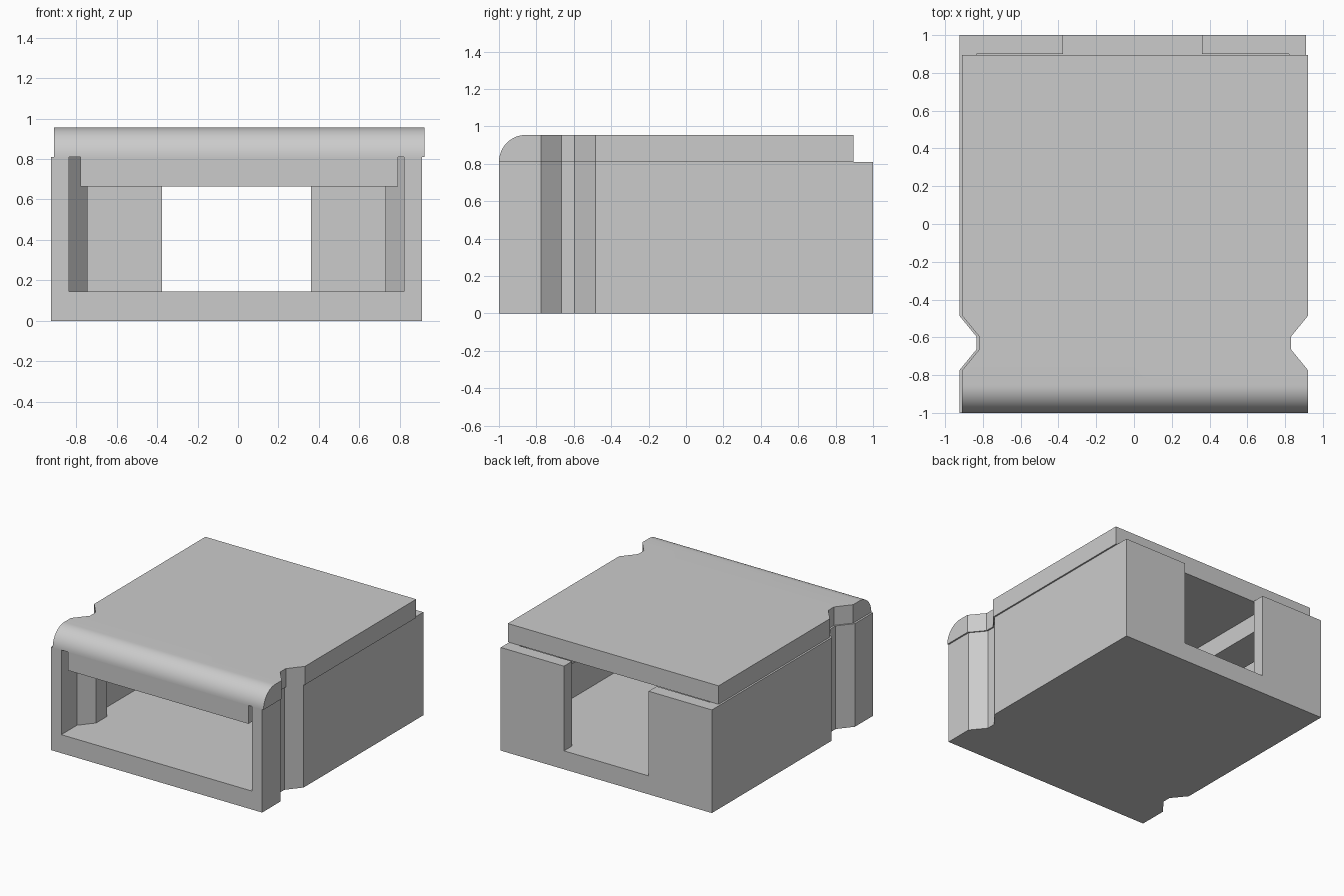
import bpy, bmesh

if "Cube" in bpy.data.objects:
    bpy.data.objects.remove(bpy.data.objects["Cube"])

grey = bpy.data.materials.new("light_grey")
grey.diffuse_color = (0.6, 0.6, 0.6, 1)
grey.use_nodes = True
grey.node_tree.nodes["Principled BSDF"].inputs["Base Color"].default_value = grey.diffuse_color


def side(x, s, shift):
    """Side wall line from front to back around the finger notch; s is the outward sign."""
    d = x - s * 0.09
    return [(x, -0.775 - shift), (d, -0.665 - shift), (d, -0.595 + shift), (x, -0.485 + shift)]


def outline(cx, hw, y0, y1, shift=0.0):
    right = [(cx + hw, y0)] + side(cx + hw, 1, shift) + [(cx + hw, y1)]
    left = [(cx - hw, y0)] + side(cx - hw, -1, shift) + [(cx - hw, y1)]
    return right, left[::-1]


def prism(name, points, z0, z1):
    """Extrude a counter-clockwise plan upward."""
    bm = bmesh.new()
    base = bm.faces.new([bm.verts.new((x, y, z0)) for x, y in points])
    ext = bmesh.ops.extrude_face_region(bm, geom=[base])["geom"]
    bmesh.ops.translate(bm, vec=(0, 0, z1 - z0),
                        verts=[v for v in ext if isinstance(v, bmesh.types.BMVert)])
    bmesh.ops.recalc_face_normals(bm, faces=bm.faces)
    mesh = bpy.data.meshes.new(name)
    bm.to_mesh(mesh)
    bm.free()
    mesh.materials.append(grey)
    ob = bpy.data.objects.new(name, mesh)
    bpy.context.collection.objects.link(ob)
    return ob


# Box body, notched on both sides
CX = -0.0075
right, left = outline(CX, 0.9175, -1, 1)
body = prism("box_body", right + left, 0, 0.81)

# Cavity: open at the top and front, with a slot through the back wall
right, left = outline(CX, 0.8275, -1.1, 0.9, 0.032)
slot = [(0.36, 0.9), (0.36, 1.1), (-0.375, 1.1), (-0.375, 0.9)]
cutter = prism("cavity_cutter", right + slot + left, 0.145, 1.0)
cutter.hide_render = True
cutter.hide_viewport = False
cut = body.modifiers.new("cavity", "BOOLEAN")
cut.operation = "DIFFERENCE"
cut.solver = "EXACT"
cut.object = cutter
bpy.context.view_layer.objects.active = body
bpy.ops.object.modifier_apply(modifier=cut.name)
bpy.data.objects.remove(cutter)

# Lid with a rounded front edge
LX = 0.006
right, left = outline(LX, 0.916, -1, 0.895)
lid = prism("lid", right + left, 0.81, 0.955)
bm = bmesh.new()
bm.from_mesh(lid.data)
front = [e for e in bm.edges if all(v.co.y < -0.99 and v.co.z > 0.9 for v in e.verts)]
bmesh.ops.bevel(bm, geom=front, offset=0.1445, segments=14, profile=0.5, affect="EDGES")
bm.to_mesh(lid.data)
bm.free()
bpy.ops.object.select_all(action="DESELECT")
lid.select_set(True)
bpy.context.view_layer.objects.active = lid
bpy.ops.object.shade_smooth_by_angle(angle=0.6)

# U-shaped locating rim under the lid, open at the back
right, left = outline(LX, 0.785, -1, 0.85, 0.05)
inner = [(-0.5, 0.85), (-0.5, -0.7), (0.51, -0.7), (0.51, 0.85)]
prism("lid_rim", right + inner[::-1] + left, 0.665, 0.81)
